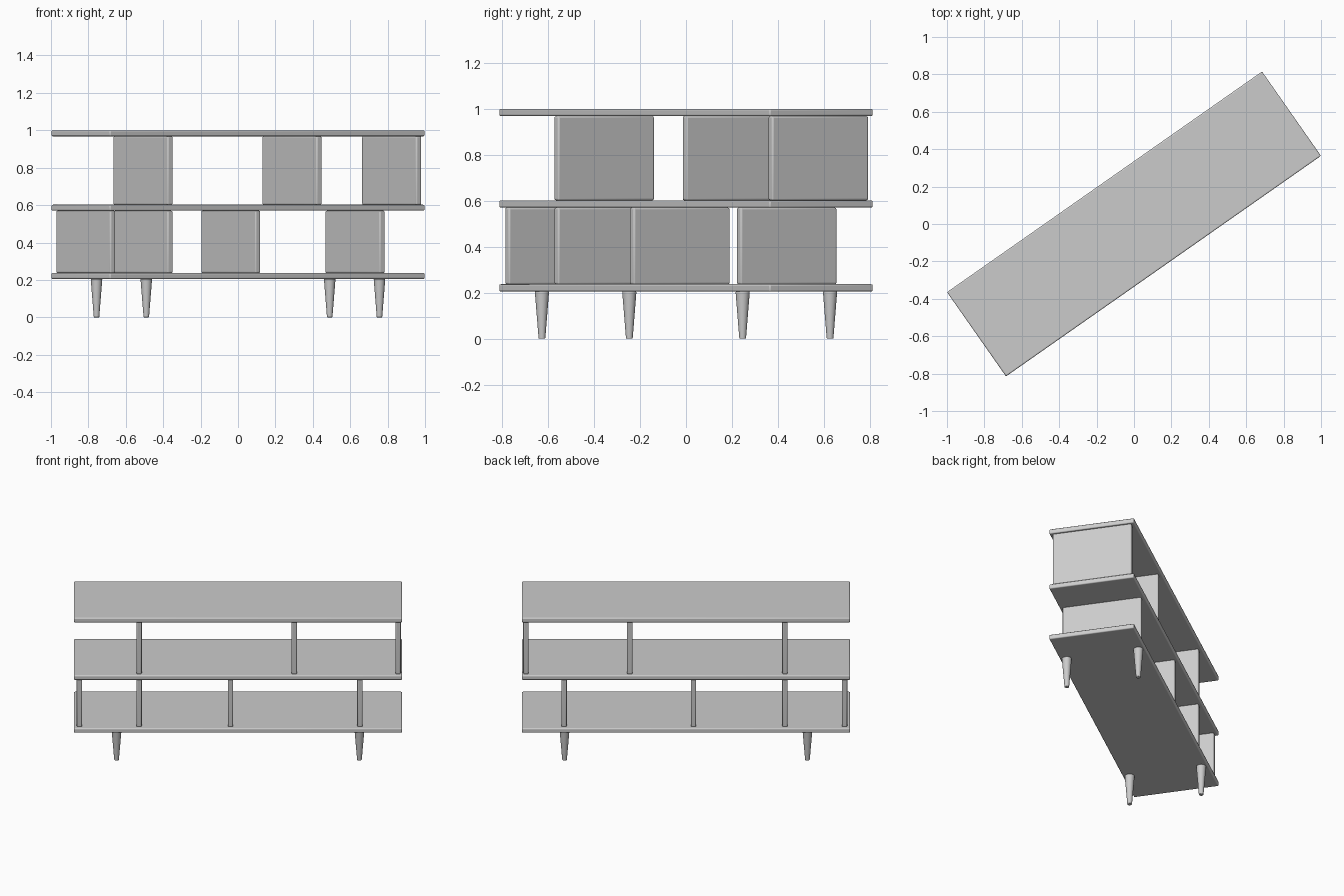
import bpy
from math import radians
from mathutils import Matrix

if "Cube" in bpy.data.objects:
    bpy.data.objects.remove(bpy.data.objects["Cube"])

TURN = Matrix.Rotation(radians(35), 4, 'Z')   # whole unit stands at an angle
L, W, T = 2.056, 0.55, 0.032                  # shelf length, depth, board thickness


def finish(name, bevel, segments):
    """Name the active object, turn it with the unit, soften its edges."""
    o = bpy.context.object
    o.name = name
    o.data.transform(TURN @ o.matrix_world)
    o.matrix_world = Matrix.Identity(4)
    m = o.modifiers.new("soft_edges", 'BEVEL')
    m.width, m.segments, m.limit_method = bevel, segments, 'ANGLE'
    bpy.ops.object.shade_smooth_by_angle(angle=radians(35))
    return o


def board(name, u, z, size):
    bpy.ops.mesh.primitive_cube_add(size=1)
    o = bpy.context.object
    o.matrix_world = Matrix.Translation((u, 0, z)) @ Matrix.Diagonal((*size, 1))
    finish(name, 0.007, 3)


# Shelves (top surface heights)
TOPS = {"bottom_shelf": 0.237, "middle_shelf": 0.602, "top_shelf": 1.0}
for name, top in TOPS.items():
    board(name, 0, top - T / 2, (L, W, T))

# Upright dividers between the shelves
ROWS = {
    "lower_divider": (0.237, 0.57, (-0.994, -0.62, -0.047, 0.764)),
    "upper_divider": (0.602, 0.968, (-0.62, 0.352, 1.003)),
}
for name, (z0, z1, places) in ROWS.items():
    for u in places:
        board(name, u, (z0 + z1) / 2, (0.034, 0.51, z1 - z0))

# Tapered round legs
for u in (-0.761, 0.761):
    for v in (-0.232, 0.232):
        bpy.ops.mesh.primitive_cone_add(vertices=32, radius1=0.0145, radius2=0.031,
                                        depth=0.205)
        bpy.context.object.matrix_world = Matrix.Translation((u, v, 0.1025))
        finish("front_leg" if v < 0 else "back_leg", 0.003, 2)
